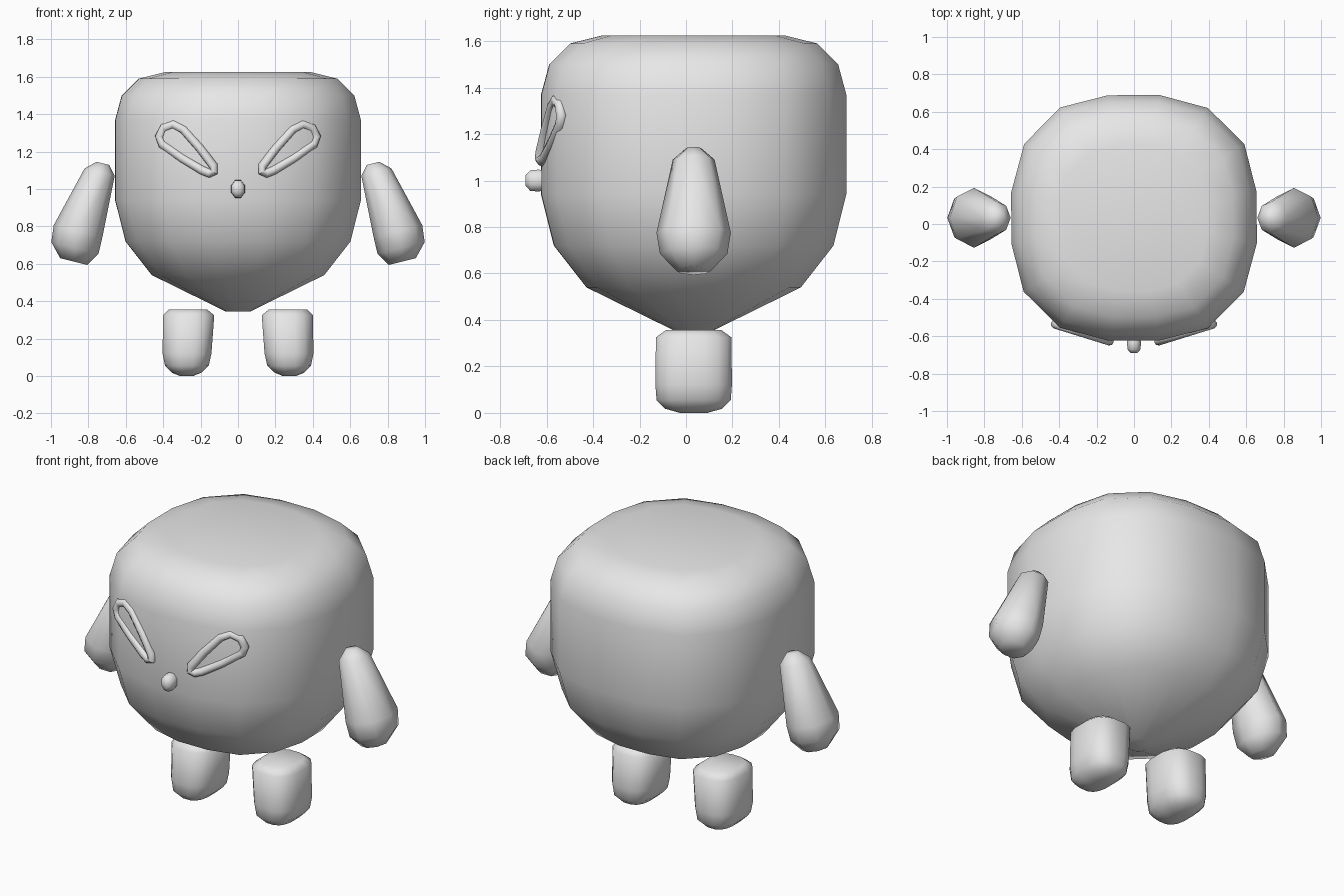
import bpy, bmesh, math
from mathutils import Vector

if "Cube" in bpy.data.objects:
    bpy.data.objects.remove(bpy.data.objects["Cube"])

grey = bpy.data.materials.new("plain grey")
grey.diffuse_color = (0.8, 0.8, 0.8, 1)
grey.use_nodes = True
grey.node_tree.nodes["Principled BSDF"].inputs["Base Color"].default_value = grey.diffuse_color
CY = 0.033  # depth of the body centre


def finish(obj, angle=60):
    obj.data.materials.append(grey)
    bpy.ops.object.select_all(action='DESELECT')
    obj.select_set(True)
    bpy.context.view_layer.objects.active = obj
    bpy.ops.object.shade_smooth_by_angle(angle=math.radians(angle))
    return obj


def loft(name, rings, cap_start=True, cap_end=True, recalc=True):
    """Skin a list of equal-length closed rings."""
    bm = bmesh.new()
    vs = [[bm.verts.new(p) for p in r] for r in rings]
    n = len(vs[0])
    for a, b in zip(vs, vs[1:]):
        for i in range(n):
            j = (i + 1) % n
            bm.faces.new((a[i], a[j], b[j], b[i]))
    if cap_start:
        bm.faces.new(vs[0][::-1])
    if cap_end:
        bm.faces.new(vs[-1])
    if recalc:
        bmesh.ops.recalc_face_normals(bm, faces=bm.faces)
    mesh = bpy.data.meshes.new(name)
    bm.to_mesh(mesh)
    bm.free()
    obj = bpy.data.objects.new(name, mesh)
    bpy.context.collection.objects.link(obj)
    return finish(obj)


def spow(v, e):
    return math.copysign(abs(v) ** e, v)


# Body: rounded-square section, pointed underneath and flat on top
quarter = [(0.655, 0.14), (0.59, 0.395), (0.395, 0.587), (0.135, 0.657)]
section = []
for k in range(4):
    c, s = round(math.cos(k * math.pi / 2)), round(math.sin(k * math.pi / 2))
    section += [(x * c - y * s, x * s + y * c) for x, y in quarter]
profile = [(0.345, 0.065), (0.54, 0.46), (0.72, 0.60), (0.94, 0.655),
           (1.37, 0.655), (1.50, 0.62), (1.59, 0.53), (1.625, 0.39)]
loft("body", [[(x * r / 0.655, CY + y * r / 0.655, z) for x, y in section]
              for z, r in profile])

# Arm rings: centre x, centre z, half width, half depth
arm = [(0.722, 1.137, 0.035, 0.035), (0.74, 1.09, 0.083, 0.09),
       (0.855, 0.775, 0.134, 0.16), (0.872, 0.685, 0.130, 0.145),
       (0.878, 0.612, 0.075, 0.075)]
# Leg rings: z, inner x, outer x, half depth
leg = [(0.357, 0.165, 0.37, 0.12), (0.325, 0.125, 0.403, 0.165),
       (0.12, 0.14, 0.405, 0.167), (0.055, 0.155, 0.392, 0.162),
       (0.018, 0.195, 0.355, 0.125), (0.0, 0.24, 0.31, 0.06)]
# Eye centre line, a slanted teardrop (x, z)
eye = [(0.128, 1.093), (0.130, 1.122), (0.205, 1.22), (0.292, 1.318),
       (0.345, 1.346), (0.397, 1.327), (0.421, 1.28), (0.407, 1.242),
       (0.30, 1.165), (0.19, 1.099), (0.152, 1.084)]


def eye_point(s, x, z, depth=0.0):
    return Vector((s * (x + depth * -0.3), -0.632 + (x - 0.11) * 0.31 + depth, z))


for s, side in ((-1, "left"), (1, "right")):
    rings = []
    for cx, cz, w, d in arm:
        ring = []
        for i in range(8):
            a = i * math.pi / 4
            u = w * math.cos(a)
            ring.append((s * (cx + u * 0.97), CY + d * math.sin(a), cz + u * 0.24))
        rings.append(ring)
    loft(side + "_arm", rings)

    rings = []
    for z, x0, x1, d in leg:
        ring = []
        for i in range(16):
            a = (i + 0.5) * math.pi / 8
            ring.append((s * ((x0 + x1) / 2 + (x1 - x0) / 2 * spow(math.cos(a), 0.75)),
                         CY + d * spow(math.sin(a), 0.75), z))
        rings.append(ring)
    loft(side + "_leg", rings)

    # Eye rim: round tube swept along the teardrop
    pts = [eye_point(s, x, z) for x, z in eye]
    normal = Vector((s * 0.3, -0.95, 0)).normalized()
    tube = []
    for i, p in enumerate(pts):
        tangent = (pts[(i + 1) % len(pts)] - pts[i - 1]).normalized()
        out = tangent.cross(normal).normalized()
        tube.append([p + 0.024 * (out * math.cos(k * math.pi / 4)
                                  + normal * math.sin(k * math.pi / 4))
                     for k in range(8)])
    loft(side + "_eye_rim", tube + tube[:1], False, False)

    # Eye dish: shallow hollow inside the rim
    mx, mz = 0.30, 1.235
    dish = [[eye_point(s, mx + (x - mx) * f, mz + (z - mz) * f, d) for x, z in eye]
            for f, d in ((1.0, 0.0), (0.7, 0.016), (0.3, 0.024))]
    obj = loft(side + "_eye_dish", dish, False, True, False)
    if sum(f.normal.y * f.area for f in obj.data.polygons) > 0:
        obj.data.flip_normals()

# Nose: small rounded stud
loft("nose", [[(0.037 * r * math.cos((i + 0.5) * math.pi / 4) / 0.924, y,
                1.0 + 0.047 * r * math.sin((i + 0.5) * math.pi / 4) / 0.924)
               for i in range(8)]
              for y, r in ((-0.60, 0.9), (-0.635, 1.0), (-0.67, 0.95), (-0.69, 0.5))])
